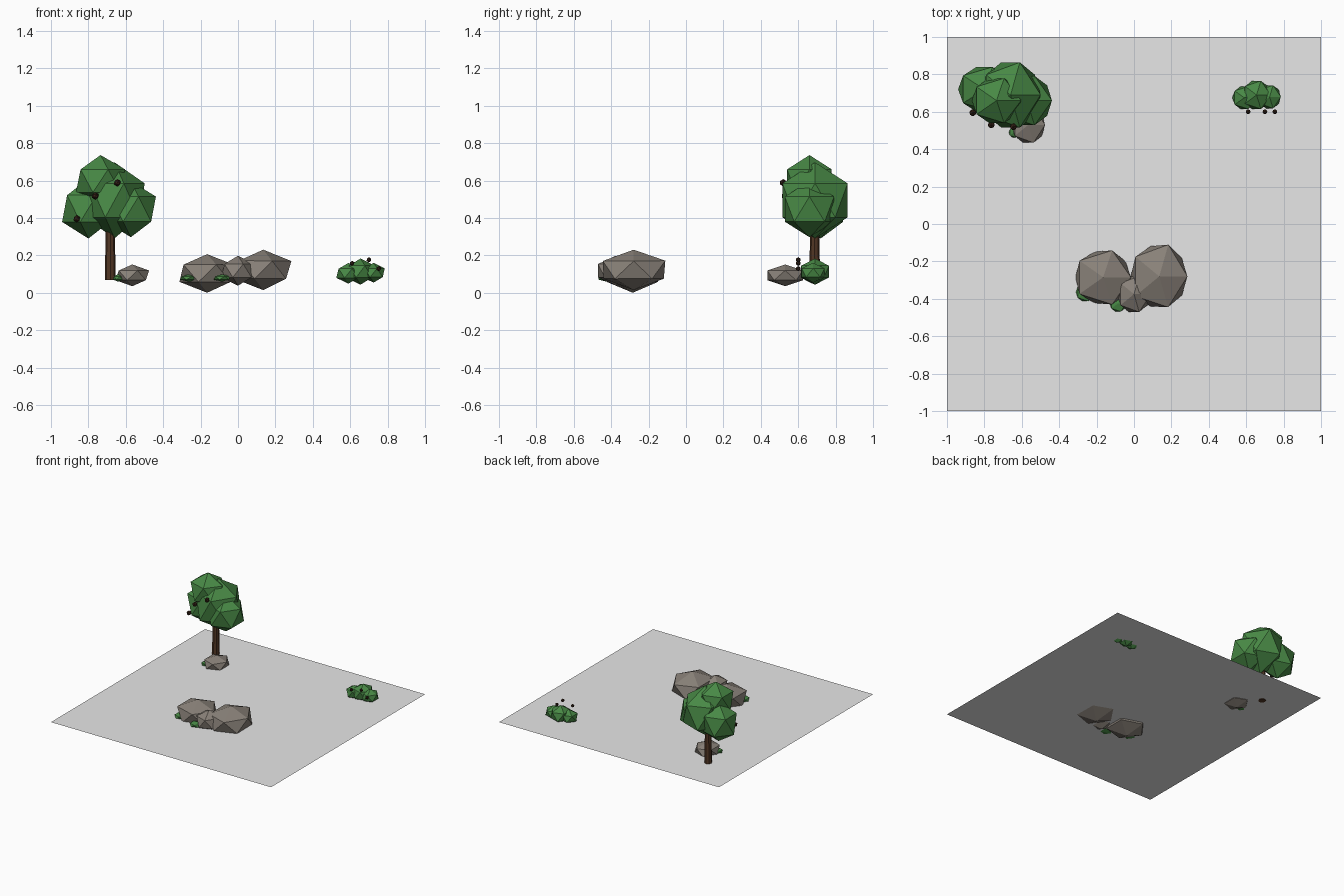
import bpy
import bmesh
import random

random.seed(4)
cube = bpy.data.objects.get("Cube")
if cube:
    bpy.data.objects.remove(cube, do_unlink=True)


def material(name, rgb):
    mat = bpy.data.materials.new(name)
    mat.use_nodes = True
    mat.diffuse_color = (*rgb, 1)
    bsdf = next(n for n in mat.node_tree.nodes if n.type == "BSDF_PRINCIPLED")
    bsdf.inputs["Base Color"].default_value = (*rgb, 1)
    return mat


GROUND = material("pale grey ground", (0.8, 0.8, 0.8))
STONE = material("warm grey stone", (0.25, 0.22, 0.19))
LEAF = material("leaf green", (0.065, 0.25, 0.06))
BARK = material("brown bark", (0.085, 0.038, 0.018))
FRUIT = material("dark brown fruit", (0.035, 0.015, 0.008))
FLOOR = 0.07


def add_object(name, bm, mat, location):
    mesh = bpy.data.meshes.new(name)
    bm.to_mesh(mesh)
    bm.free()
    mesh.materials.append(mat)
    obj = bpy.data.objects.new(name, mesh)
    obj.location = location
    bpy.context.collection.objects.link(obj)
    return obj


def blob(name, mat, location, radii, rough=0.0):
    """Faceted lump: a stretched icosahedron with slightly uneven corners."""
    bm = bmesh.new()
    bmesh.ops.create_icosphere(bm, subdivisions=1, radius=1)
    for v in bm.verts:
        if abs(v.co.z) < 0.9:
            v.co *= 1 + random.uniform(-rough, rough)
        v.co = [c * r for c, r in zip(v.co, radii)]
    return add_object(name, bm, mat, location)


# Flat ground sheet
bm = bmesh.new()
bmesh.ops.create_grid(bm, x_segments=1, y_segments=1, size=1)
add_object("ground", bm, GROUND, (0, 0, FLOOR))

# Rocks, partly sunk into the ground
blob("left_rock", STONE, (0.135, -0.28, 0.122), (0.172, 0.195, 0.108), 0.04)
blob("right_rock", STONE, (-0.165, -0.285, 0.103), (0.17, 0.165, 0.103), 0.04)
blob("middle_rock", STONE, (0, -0.375, 0.118), (0.1, 0.112, 0.08))
blob("tree_rock", STONE, (-0.565, 0.53, 0.093), (0.1, 0.112, 0.058))

# Tree trunk
bm = bmesh.new()
bmesh.ops.create_cone(bm, cap_ends=True, segments=8,
                      radius1=0.029, radius2=0.024, depth=0.3)
add_object("trunk", bm, BARK, (-0.683, 0.688, FLOOR - 0.003 + 0.15))

# Tree crown
blob("crown_centre", LEAF, (-0.66, 0.69, 0.494), (0.18, 0.205, 0.203))
blob("crown_top", LEAF, (-0.735, 0.66, 0.598), (0.147, 0.14, 0.138))
blob("crown_right", LEAF, (-0.8, 0.72, 0.45), (0.157, 0.14, 0.16))
blob("crown_left", LEAF, (-0.573, 0.66, 0.447), (0.15, 0.155, 0.15))

# Bush made of three lumps
blob("bush_right", LEAF, (0.59, 0.675, 0.104), (0.072, 0.07, 0.055))
blob("bush_middle", LEAF, (0.655, 0.69, 0.113), (0.085, 0.088, 0.07))
blob("bush_left", LEAF, (0.725, 0.68, 0.107), (0.067, 0.072, 0.053))

# Low tufts beside the rocks
for name, x, y, r in (("tuft_a", -0.26, -0.365, 0.056),
                      ("tuft_b", -0.085, -0.425, 0.05),
                      ("tuft_c", -0.64, 0.49, 0.032)):
    blob(name, LEAF, (x, y, 0.079), (r, r, 0.02))

# Fruit on the tree and berries before the bush
for i, spot in enumerate([(-0.645, 0.52, 0.588), (-0.763, 0.53, 0.517),
                          (-0.862, 0.595, 0.395)]):
    blob(f"tree_fruit_{i + 1}", FRUIT, spot, [0.02] * 3)
for i, spot in enumerate([(0.61, 0.6, 0.157), (0.7, 0.6, 0.176),
                          (0.753, 0.6, 0.129)]):
    blob(f"bush_berry_{i + 1}", FRUIT, spot, [0.014] * 3)
